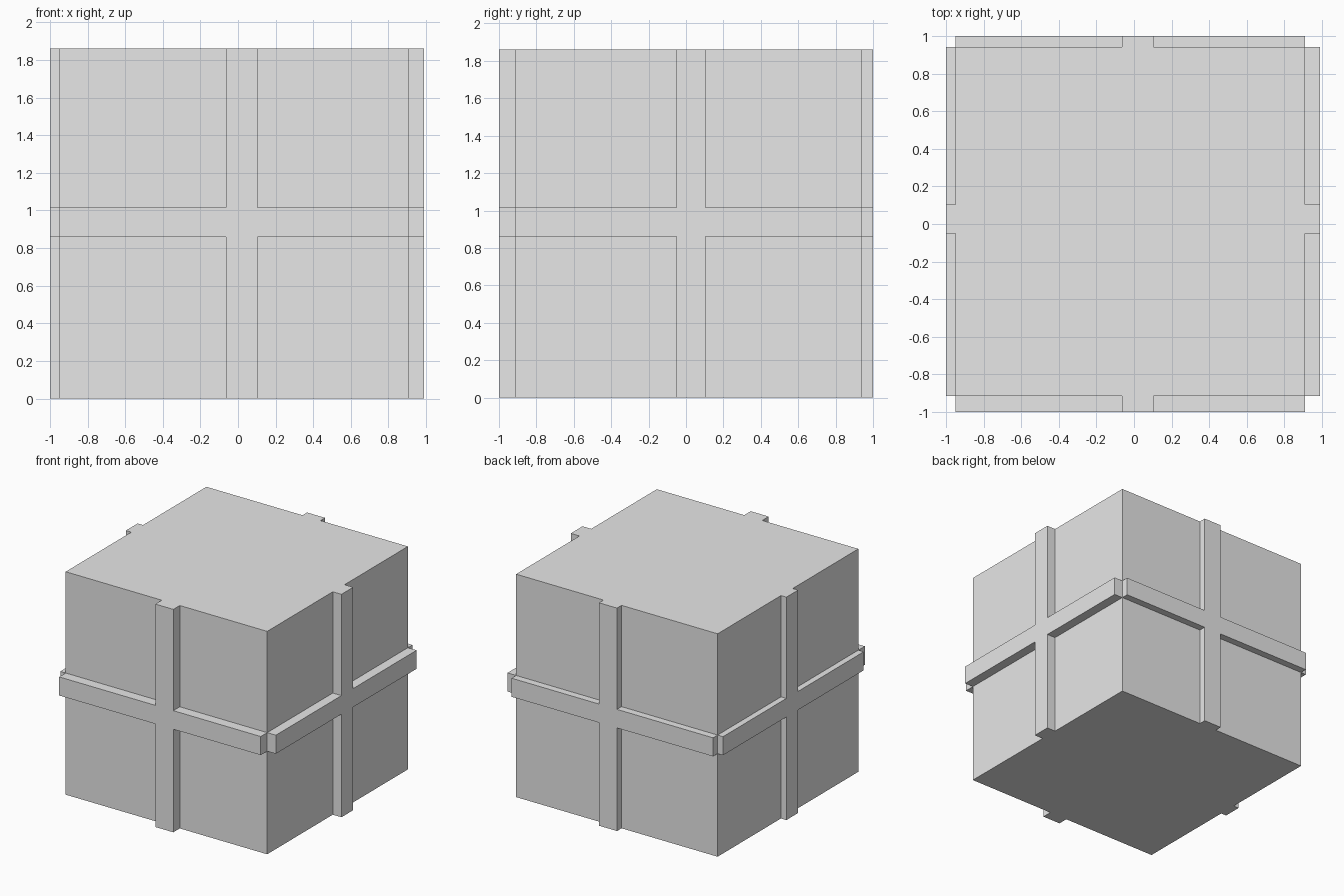
import bpy
import bmesh
from mathutils import Vector

default = bpy.data.objects.get("Cube")
if default:
    bpy.data.objects.remove(default, do_unlink=True)

GREY = (0.8, 0.8, 0.8, 1.0)
grey = bpy.data.materials.new("plain grey")
grey.use_nodes = True
grey.diffuse_color = GREY
grey.node_tree.nodes["Principled BSDF"].inputs["Base Color"].default_value = GREY

# Extents of the block and of the raised bands
X0, X1 = -0.95, 0.91
Y0, Y1 = -0.915, 0.94
TOP = 1.86
BAND_X = (-0.063, 0.103)
BAND_Y = (-0.05, 0.105)
BAND_Z = (0.86, 1.015)


def extrude_outline(name, points, offset):
    """Make a solid by extruding a flat outline along an offset."""
    bm = bmesh.new()
    face = bm.faces.new([bm.verts.new(p) for p in points])
    result = bmesh.ops.extrude_face_region(bm, geom=[face], use_keep_orig=True)
    moved = [v for v in result["geom"] if isinstance(v, bmesh.types.BMVert)]
    bmesh.ops.translate(bm, verts=moved, vec=Vector(offset))
    bmesh.ops.recalc_face_normals(bm, faces=bm.faces)
    mesh = bpy.data.meshes.new(name)
    bm.to_mesh(mesh)
    bm.free()
    mesh.materials.append(grey)
    obj = bpy.data.objects.new(name, mesh)
    bpy.context.collection.objects.link(obj)
    return obj


def cross_outline(start, end, band):
    """Twelve-sided cross: a full-width bar crossed by a full-height bar."""
    a, b = band
    low, high = BAND_Z
    return [(a, 0), (b, 0), (b, low), (end, low), (end, high), (b, high),
            (b, TOP), (a, TOP), (a, high), (start, high), (start, low), (a, low)]


# Main block
extrude_outline("block", [(X0, Y0, 0), (X1, Y0, 0), (X1, Y1, 0), (X0, Y1, 0)],
                (0, 0, TOP))

# Raised crosses on the front and back
for name, y, outer in (("front_cross", Y0, -1.0), ("back_cross", Y1, 1.0)):
    outline = [(u, y, z) for u, z in cross_outline(X0, X1, BAND_X)]
    extrude_outline(name, outline, (0, outer - y, 0))

# Raised crosses on the two sides
for name, x, outer in (("right_cross", X0, -1.0), ("left_cross", X1, 0.99)):
    outline = [(x, u, z) for u, z in cross_outline(Y0, Y1, BAND_Y)]
    extrude_outline(name, outline, (outer - x, 0, 0))
